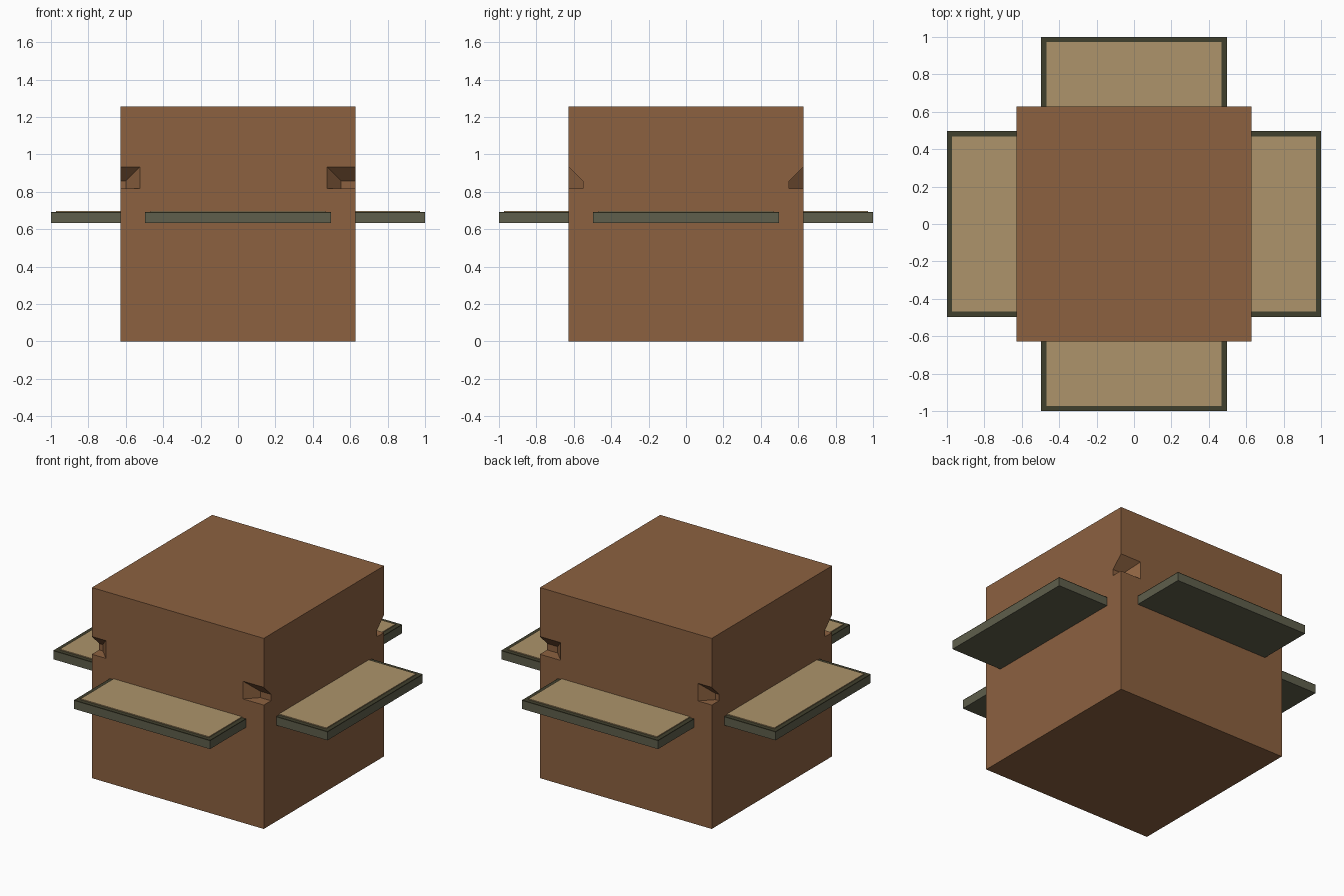
import bpy, bmesh
from mathutils import Vector

if "Cube" in bpy.data.objects:
    bpy.data.objects.remove(bpy.data.objects["Cube"])

HALF, HEIGHT = 0.627, 1.257      # main block
WIDE, RIM = 0.496, 0.028         # half width of boards, rim width


def material(name, rgb):
    m = bpy.data.materials.new(name)
    m.diffuse_color = (*rgb, 1)
    m.use_nodes = True
    m.node_tree.nodes["Principled BSDF"].inputs["Base Color"].default_value = m.diffuse_color
    return m


BROWN = material("brown wood", (0.262, 0.120, 0.051))
TAN = material("tan top", (0.418, 0.296, 0.147))
OLIVE = material("olive edge", (0.114, 0.114, 0.072))
DARK = material("dark rim", (0.051, 0.050, 0.026))


def hull(name, points, mat):
    """Convex solid around a few points."""
    bm = bmesh.new()
    for p in points:
        bm.verts.new(p)
    bmesh.ops.convex_hull(bm, input=bm.verts)
    bmesh.ops.dissolve_limit(bm, angle_limit=0.01, verts=bm.verts, edges=bm.edges)
    bmesh.ops.recalc_face_normals(bm, faces=bm.faces)
    me = bpy.data.meshes.new(name)
    bm.to_mesh(me)
    bm.free()
    me.materials.append(mat)
    ob = bpy.data.objects.new(name, me)
    bpy.context.collection.objects.link(ob)
    return ob


def box(name, x, y, z0, z1, mat):
    """Box centred on the z axis with half sizes x and y."""
    return hull(name, [Vector((a, b, c)) for a in (-x, x) for b in (-y, y)
                       for c in (z0, z1)], mat)


# Main block
block = box("main_block", HALF, HALF, 0, HEIGHT, BROWN)

# Tapered corner notches: slanted ceiling and inner wall, flat floor
for sx, start in ((-1, 0.525), (1, 0.475)):
    for sy in (-1, 1):
        pts = []
        for d in (-0.05, 0.075):
            for x in (start + d, 0.8):
                for z in (0.817, 0.934 - d):
                    pts.append((sx * x, sy * (HALF - d), z))
        cutter = hull("notch_cutter", pts, BROWN)
        cutter.hide_render = True
        mod = block.modifiers.new("notch", 'BOOLEAN')
        mod.operation = 'DIFFERENCE'
        mod.solver = 'EXACT'
        mod.object = cutter
        bpy.context.view_layer.objects.active = block
        bpy.ops.object.modifier_apply(modifier=mod.name)
        bpy.data.objects.remove(cutter, do_unlink=True)

# Two boards crossing through the block, each with dark rim and tan inlay
for name, x, y in (("side_board", 1.0, WIDE), ("front_back_board", WIDE, 1.0)):
    box(name, x, y, 0.634, 0.686, OLIVE)
    box(name + "_rim", x, y, 0.686, 0.692, DARK)
    box(name + "_inlay", x - RIM, y - RIM, 0.692, 0.698, TAN)
